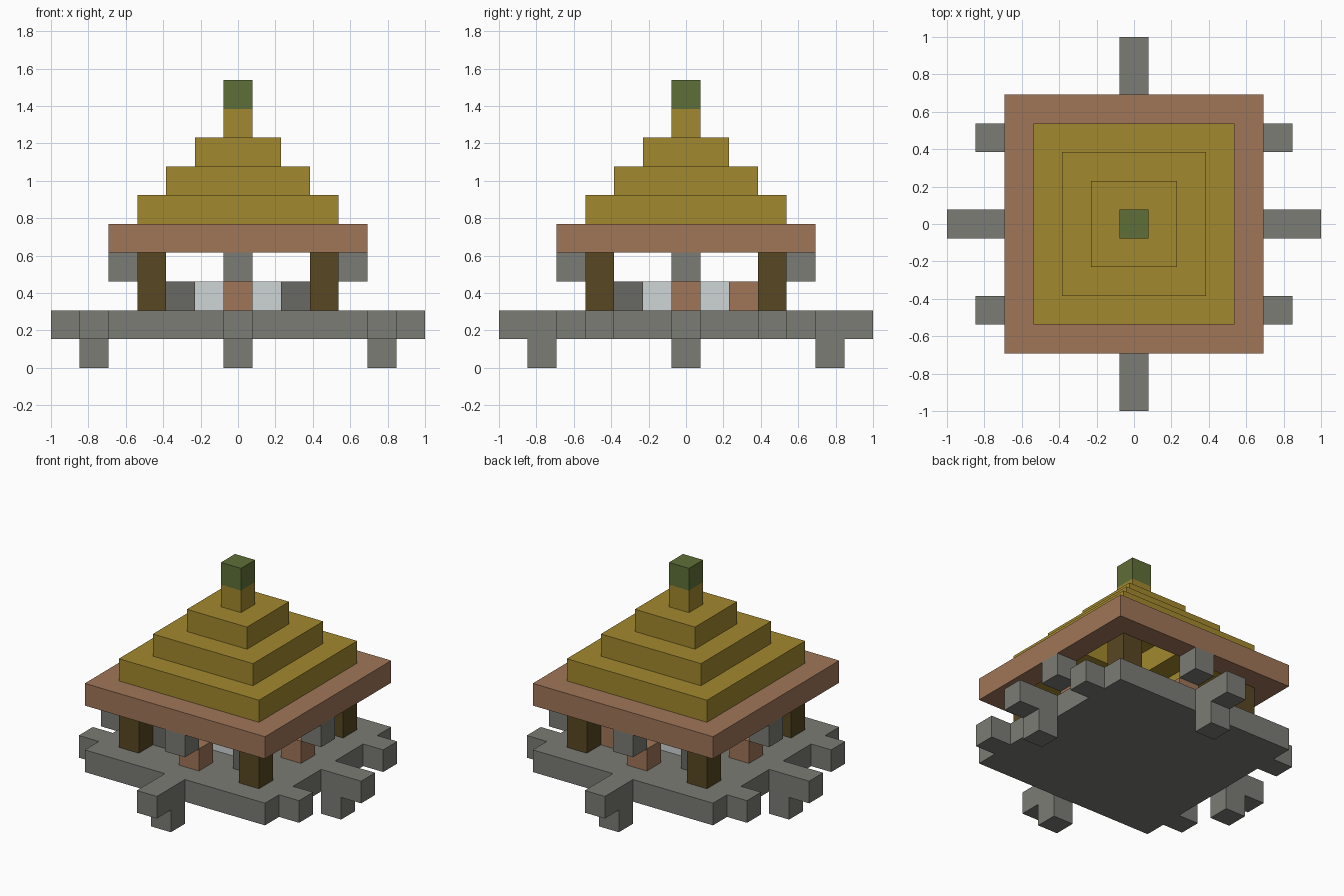
import bpy
import bmesh
from mathutils import Matrix

if "Cube" in bpy.data.objects:
    bpy.data.objects.remove(bpy.data.objects["Cube"], do_unlink=True)

U = 2 / 13  # one block; every position below counts in blocks


def material(name, r, g, b):
    """Flat material from an 8-bit display colour."""
    color = [((c / 255 + 0.055) / 1.055) ** 2.4 for c in (r, g, b)] + [1]
    mat = bpy.data.materials.new(name)
    mat.use_nodes = True
    mat.diffuse_color = color
    mat.node_tree.nodes["Principled BSDF"].inputs["Base Color"].default_value = color
    return mat


stone = material("stone grey", 123, 124, 117)
dark_stone = material("dark stone", 105, 106, 100)
pale = material("pale grey", 207, 213, 214)
clay = material("clay brown", 160, 118, 88)
gold = material("straw gold", 162, 137, 46)
timber = material("dark timber", 88, 72, 35)
green = material("moss green", 95, 111, 56)


def finish(bm, name, mat):
    bmesh.ops.recalc_face_normals(bm, faces=bm.faces)
    bmesh.ops.scale(bm, vec=(U, U, U), verts=bm.verts)
    mesh = bpy.data.meshes.new(name)
    bm.to_mesh(mesh)
    bm.free()
    mesh.materials.append(mat)
    obj = bpy.data.objects.new(name, mesh)
    bpy.context.collection.objects.link(obj)
    return obj


def box(name, mat, x, y, z, size=(1, 1, 1)):
    """Box centred on x, y and standing on z."""
    bm = bmesh.new()
    place = Matrix.Translation((x, y, z + size[2] / 2)) @ Matrix.Diagonal((*size, 1))
    bmesh.ops.create_cube(bm, size=1, matrix=place)
    return finish(bm, name, mat)


def ring(name, mat, half, z):
    """Square frame one block wide and tall: a square profile swept round four corners."""
    bm = bmesh.new()
    profile = ((half, z), (half, z + 1), (half - 1, z + 1), (half - 1, z))
    corners = ((1, 1), (-1, 1), (-1, -1), (1, -1))
    loops = [[bm.verts.new((cx * r, cy * r, h)) for r, h in profile] for cx, cy in corners]
    for i in range(4):
        a, b = loops[i], loops[(i + 1) % 4]
        for j in range(4):
            k = (j + 1) % 4
            bm.faces.new((a[j], b[j], b[k], a[k]))
    return finish(bm, name, mat)


# Floor platform
box("platform", stone, 0, 0, 1, (9, 9, 1))

# Arms, feet, seats and hanging blocks on all four sides
for side, dx, dy in (("front", 0, -1), ("back", 0, 1), ("left", 1, 0), ("right", -1, 0)):
    box(side + "_arm", stone, 5.5 * dx, 5.5 * dy, 1, (1 + abs(dx), 1 + abs(dy), 1))
    box(side + "_foot", stone, 5 * dx, 5 * dy, 0)
    box(side + "_seat", clay, 3 * dx, 3 * dy, 2)
    box(side + "_hanging_block", stone, 4 * dx, 4 * dy, 3)

# Side stubs, posts and corner blocks
for sx, x_name in ((1, "left"), (-1, "right")):
    for sy, y_name in ((-1, "front"), (1, "back")):
        corner = y_name + "_" + x_name
        box(corner + "_stub", stone, 5 * sx, 3 * sy, 1)
        box(corner + "_post", timber, 3 * sx, 3 * sy, 2, (1, 1, 2))
        block_mat = clay if sx == sy == 1 else dark_stone
        box(corner + "_block", block_mat, 2 * sx, 2 * sy, 2)

# Pale table in the middle
box("centre_table", pale, 0, 0, 2, (3, 3, 1))

# Hollow stepped roof
ring("eaves", clay, 4.5, 4)
for step in range(3):
    ring("roof_step_" + str(step + 1), gold, 3.5 - step, 5 + step)
box("roof_peak", gold, 0, 0, 8)
box("roof_finial", green, 0, 0, 9)
